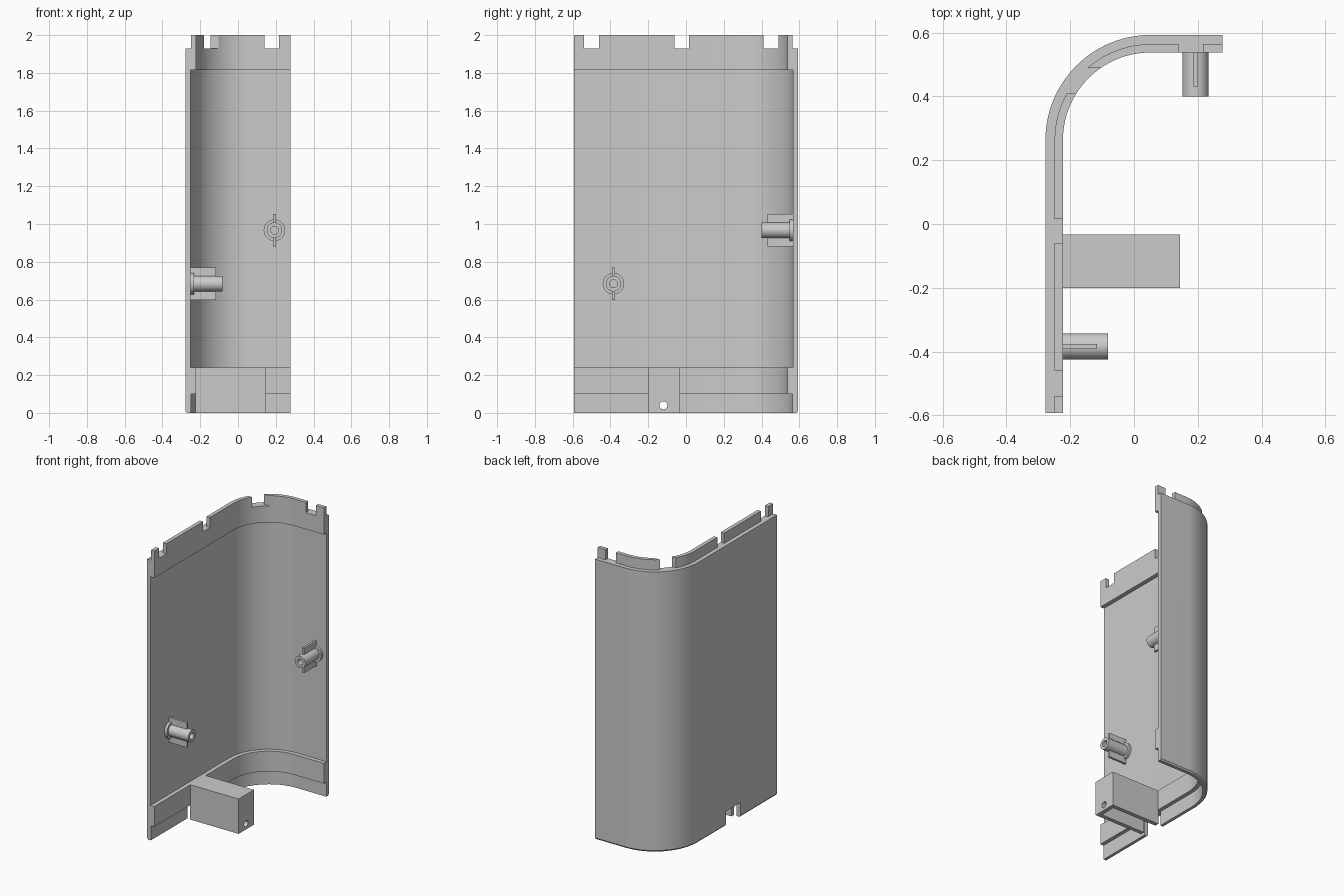
import bpy, bmesh, math
from mathutils import Matrix, Vector

cube = bpy.data.objects.get("Cube")
if cube:
    bpy.data.objects.remove(cube, do_unlink=True)

grey = bpy.data.materials.new("plain grey")
grey.use_nodes = True
colour = (0.6, 0.6, 0.6, 1)
grey.diffuse_color = colour
grey.node_tree.nodes["Principled BSDF"].inputs["Base Color"].default_value = colour


def make_object(name, bm, matrix=Matrix()):
    bmesh.ops.recalc_face_normals(bm, faces=bm.faces)
    mesh = bpy.data.meshes.new(name)
    bm.to_mesh(mesh)
    bm.free()
    obj = bpy.data.objects.new(name, mesh)
    obj.matrix_world = matrix
    mesh.materials.append(grey)
    bpy.context.collection.objects.link(obj)
    return obj


def box(name, x, y, z, matrix=Matrix()):
    bm = bmesh.new()
    bmesh.ops.create_cube(bm, size=1)
    for v in bm.verts:
        v.co = [lo + (c + 0.5) * (hi - lo) for c, (lo, hi) in zip(v.co, (x, y, z))]
    return make_object(name, bm, matrix)


def cylinder(name, radius, depth, matrix):
    bm = bmesh.new()
    bmesh.ops.create_cone(bm, cap_ends=True, segments=32, radius1=radius,
                          radius2=radius, depth=depth)
    return make_object(name, bm, matrix)


def cut(obj, cutter):
    mod = obj.modifiers.new(cutter.name, 'BOOLEAN')
    mod.operation = 'DIFFERENCE'
    mod.solver = 'EXACT'
    mod.object = cutter
    bpy.context.view_layer.objects.active = obj
    bpy.ops.object.modifier_apply(modifier=mod.name)
    bpy.data.objects.remove(cutter, do_unlink=True)


def smooth(obj):
    bpy.ops.object.select_all(action='DESELECT')
    obj.select_set(True)
    bpy.context.view_layer.objects.active = obj
    bpy.ops.object.shade_smooth_by_angle(angle=math.radians(30))


# Shell: a vertical wall section swept along an L path with a round corner
W, D, R = 0.278, 0.593, 0.33
THIN, THICK = 0.029, 0.055
section = [(0.008, 0), (0, 0.01), (0, 1.93), (THIN, 1.93), (THIN, 2), (THICK, 2),
           (THICK, 1.815), (THIN - 0.003, 1.815), (THIN - 0.003, 0.24),
           (THICK, 0.24), (THICK, 0.1), (THIN, 0.1), (THIN, 0)]
path = [(Vector((-W, -D, 0)), Vector((1, 0, 0)))]
STEPS = 28
centre = Vector((R - W, D - R, 0))
for i in range(STEPS + 1):
    a = math.pi - i / STEPS * math.pi / 2
    out = Vector((math.cos(a), math.sin(a), 0))
    path.append((centre + out * R, -out))
path.append((Vector((W, D, 0)), Vector((0, -1, 0))))

bm = bmesh.new()
rings = [[bm.verts.new(p + n * d + Vector((0, 0, z))) for d, z in section]
         for p, n in path]
for r0, r1 in zip(rings, rings[1:]):
    for i in range(len(section)):
        j = (i + 1) % len(section)
        bm.faces.new((r0[i], r0[j], r1[j], r1[i]))
bm.faces.new(rings[0])
bm.faces.new(rings[-1])
shell = make_object("shell_wall", bm)

# Notches in the top lip
for lo, hi in ((-0.54, -0.46), (-0.06, 0.015), (0.41, 0.49)):
    cut(shell, box("side_notch", (-0.4, 0.0), (lo, hi), (1.93, 2.1)))
cut(shell, box("back_notch", (0.14, 0.217), (0.5, 0.7), (1.93, 2.1)))

# Opening in the wall foot behind the bracket
cut(shell, box("foot_notch", (-0.4, -0.2), (-0.195, -0.04), (-0.1, 0.1)))
smooth(shell)

# Bracket: box hollow from below with a screw hole in its end
bracket = box("bracket", (-0.226, 0.145), (-0.2, -0.033), (0, 0.24))
cut(bracket, box("cavity", (-0.3, 0.117), (-0.172, -0.061), (-0.1, 0.1)))
turn_x = Matrix.Rotation(math.pi / 2, 4, 'Y')
cut(bracket, cylinder("screw_hole", 0.021, 0.2,
                      Matrix.Translation((0.14, -0.12, 0.04)) @ turn_x))
smooth(bracket)


# Screw posts: lathed tube with a collar and two fins
def post(name, matrix, length, fin_length):
    profile = [(0, 0.01), (0.021, 0.01), (0.021, length), (0.041, length),
               (0.041, 0.018), (0.057, 0.018), (0.057, -0.005), (0, -0.005)]
    bm = bmesh.new()
    verts = [bm.verts.new((r, 0, z)) for r, z in profile]
    edges = [bm.edges.new(pair) for pair in zip(verts, verts[1:])]
    bmesh.ops.spin(bm, geom=verts + edges, axis=(0, 0, 1), cent=(0, 0, 0),
                   angle=2 * math.pi, steps=32)
    bmesh.ops.remove_doubles(bm, verts=bm.verts, dist=0.0001)
    smooth(make_object(name, bm, matrix))
    for side, lo, hi in (("upper", 0.035, 0.086), ("lower", -0.086, -0.035)):
        box(f"{name}_{side}_fin", (lo, hi), (-0.008, 0.008),
            (-0.005, fin_length), matrix)


def frame(origin, axis):
    up, axis = Vector((0, 0, 1)), Vector(axis)
    m = Matrix((up, axis.cross(up), axis)).transposed().to_4x4()
    return Matrix.Translation(origin) @ m


post("side_post", frame((-0.252, -0.384, 0.684), (1, 0, 0)), 0.17, 0.136)
post("back_post", frame((0.193, 0.567, 0.967), (0, -1, 0)), 0.167, 0.135)
